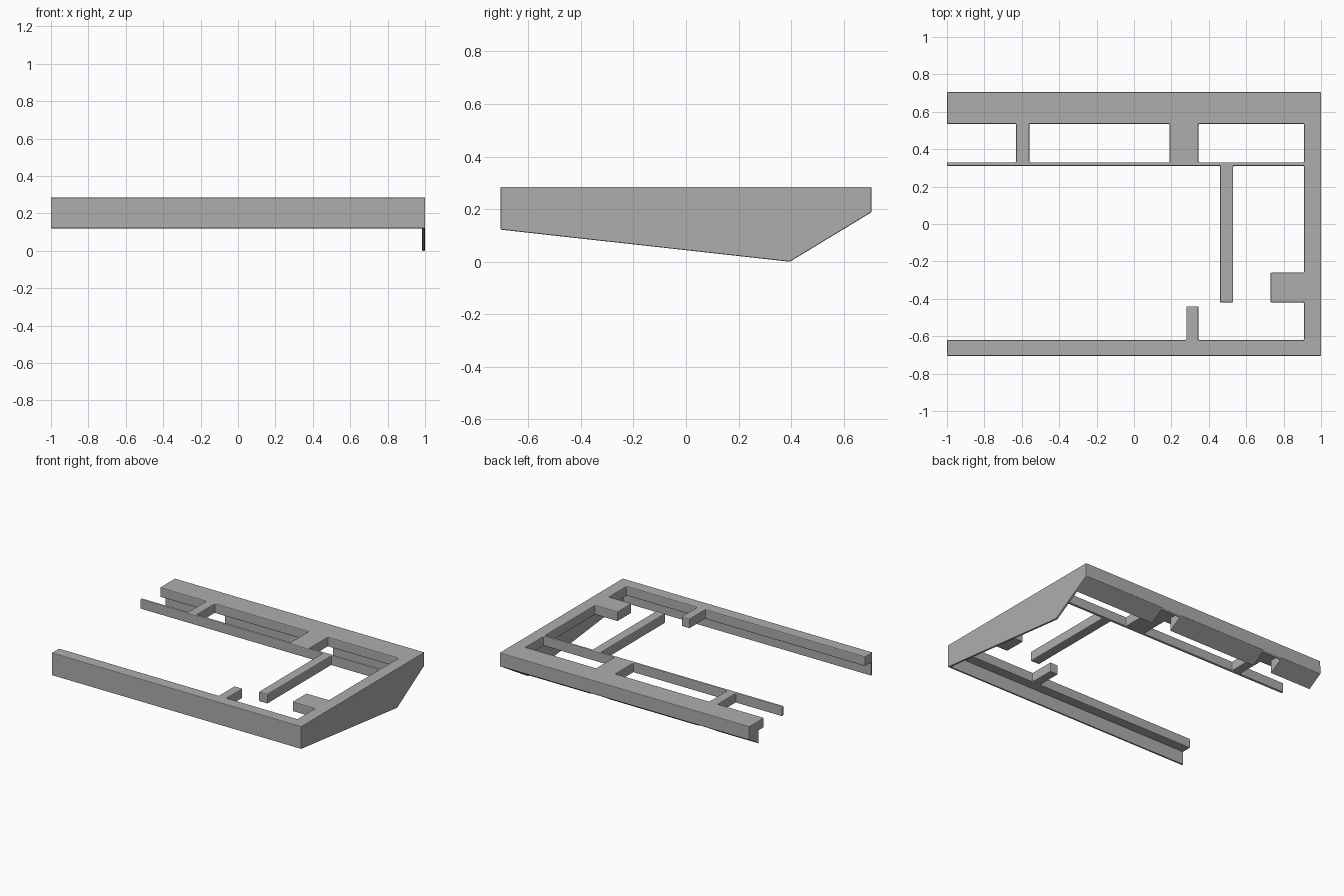
import bpy, bmesh

if "Cube" in bpy.data.objects:
    bpy.data.objects.remove(bpy.data.objects["Cube"], do_unlink=True)

GREY = (0.42, 0.42, 0.42, 1)
mat = bpy.data.materials.new("plain grey")
mat.use_nodes = True
mat.diffuse_color = GREY
mat.node_tree.nodes["Principled BSDF"].inputs["Base Color"].default_value = GREY

TOP, UNDER = 0.285, 0.215      # deck top and underside
BACK, FRONT = 0.705, -0.705    # outer faces along y
SKIN = 0.016                   # wall thickness


def finish(bm, name, bevel):
    bmesh.ops.recalc_face_normals(bm, faces=bm.faces)
    mesh = bpy.data.meshes.new(name)
    bm.to_mesh(mesh)
    bm.free()
    mesh.materials.append(mat)
    obj = bpy.data.objects.new(name, mesh)
    bpy.context.collection.objects.link(obj)
    mod = obj.modifiers.new("soft edges", "BEVEL")
    mod.width = bevel
    mod.segments = 2
    mod.limit_method = "ANGLE"
    return obj


def extrude_x(name, profile, x0, x1, bevel=0.004):
    """Extrude a (y, z) profile from x0 to x1."""
    bm = bmesh.new()
    face = bm.faces.new([bm.verts.new((x0, y, z)) for y, z in profile])
    out = bmesh.ops.extrude_face_region(bm, geom=[face])
    moved = [v for v in out["geom"] if isinstance(v, bmesh.types.BMVert)]
    bmesh.ops.translate(bm, verts=moved, vec=(x1 - x0, 0, 0))
    return finish(bm, name, bevel)


def slab(name, bars, z0, z1, bevel=0.006):
    """Merge overlapping rectangles (x0, x1, y0, y1) into one slab."""
    xs = sorted({v for b in bars for v in b[:2]})
    ys = sorted({v for b in bars for v in b[2:]})
    bm = bmesh.new()
    for xa, xb in zip(xs, xs[1:]):
        for ya, yb in zip(ys, ys[1:]):
            cx, cy = (xa + xb) / 2, (ya + yb) / 2
            if any(b[0] < cx < b[1] and b[2] < cy < b[3] for b in bars):
                corners = ((xa, ya), (xb, ya), (xb, yb), (xa, yb))
                bm.faces.new([bm.verts.new((x, y, z0)) for x, y in corners])
    bmesh.ops.remove_doubles(bm, verts=bm.verts, dist=0.0005)
    out = bmesh.ops.extrude_face_region(bm, geom=bm.faces[:], use_keep_orig=True)
    moved = [v for v in out["geom"] if isinstance(v, bmesh.types.BMVert)]
    bmesh.ops.translate(bm, verts=moved, vec=(0, 0, z1 - z0))
    return finish(bm, name, bevel)


# Flat deck frame: rails, ribs, strut and tabs
slab("deck_frame", [
    (-1, 1, 0.535, BACK),          # back rail
    (-1, 1, FRONT, -0.62),         # front rail
    (0.91, 1, FRONT, BACK),        # side rail
    (-1, 1, 0.31, 0.33),           # thin cross bar
    (-0.63, -0.56, 0.31, 0.535),   # narrow rib
    (0.19, 0.345, 0.31, 0.535),    # wide rib
    (0.46, 0.53, -0.42, 0.33),     # strut
    (0.73, 1, -0.42, -0.26),       # side tab
    (0.28, 0.345, FRONT, -0.44),   # front stub
], UNDER, TOP)

# Side wall with its pointed lower edge
extrude_x("side_wall", [(FRONT, TOP), (FRONT, 0.122), (0.395, 0),
                        (BACK, 0.188), (BACK, TOP)], 1 - SKIN, 1)

# Front skirt
inner = FRONT + SKIN
extrude_x("front_wall", [(FRONT, TOP), (FRONT, 0.122), (inner, 0.12),
                         (inner, TOP)], -1, 1)

# Back skirt, with sloped wedges behind it that leave notches under the ribs
inner = BACK - SKIN
extrude_x("back_wall", [(BACK, TOP), (BACK, 0.188), (inner, 0.178),
                        (inner, TOP)], -1, 1)
for i, (x0, x1) in enumerate([(-1, -0.67), (-0.52, 0.19), (0.345, 0.99)]):
    extrude_x(f"back_wedge_{i + 1}", [(BACK, 0.25), (BACK, 0.188),
                                      (0.595, 0.121), (0.595, 0.25)],
              x0, x1, 0.002)
